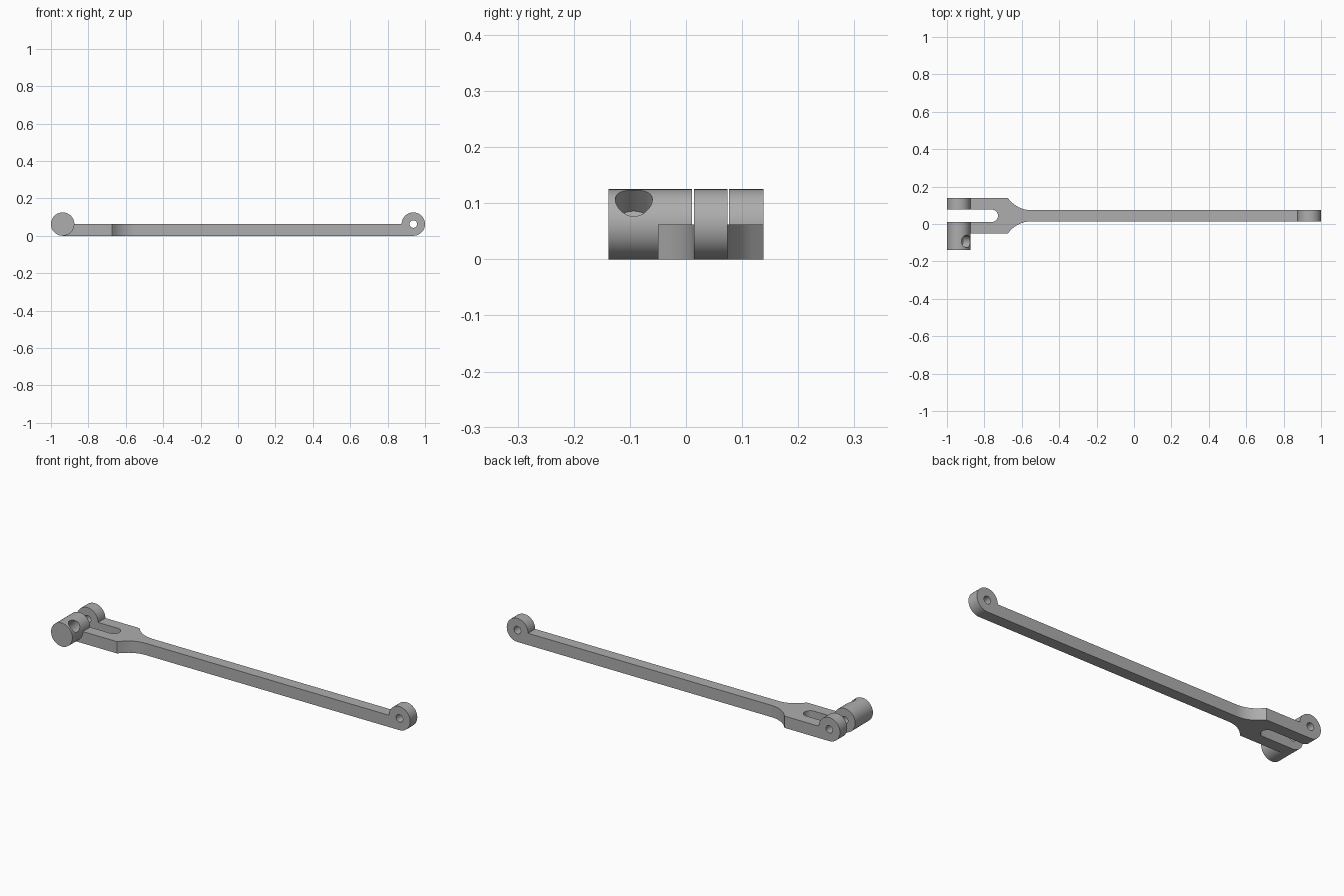
import bpy, bmesh, math
from mathutils import Matrix, Vector

cube = bpy.data.objects.get("Cube")
if cube:
    bpy.data.objects.remove(cube, do_unlink=True)

# Main dimensions
R = 0.0625                    # hinge radius, also plate thickness
END = 1 - R                   # hinge axis distance from the middle
PIN = 0.02                    # pin hole radius
MID = 0.044                   # centre line of the arm in y
FORK, SLOT, BAR = 0.094, 0.033, 0.03   # half widths
SEG = 64

steel = bpy.data.materials.new("grey steel")
steel.use_nodes = True
grey = (0.42, 0.42, 0.42, 1)
steel.diffuse_color = grey
steel.node_tree.nodes["Principled BSDF"].inputs["Base Color"].default_value = grey


def arc(cx, cy, r, start, end, n):
    """Points along an arc, angles in degrees."""
    angles = [math.radians(start + (end - start) * i / n) for i in range(n + 1)]
    return [(cx + r * math.cos(a), cy + r * math.sin(a)) for a in angles]


def extrude(name, points, offset):
    """Solid made by sweeping a closed loop of points along an offset."""
    bm = bmesh.new()
    face = bm.faces.new([bm.verts.new(p) for p in points])
    swept = bmesh.ops.extrude_face_region(bm, geom=[face])["geom"]
    bmesh.ops.translate(bm, vec=offset,
                        verts=[v for v in swept if isinstance(v, bmesh.types.BMVert)])
    bmesh.ops.recalc_face_normals(bm, faces=bm.faces)
    mesh = bpy.data.meshes.new(name)
    bm.to_mesh(mesh)
    bm.free()
    obj = bpy.data.objects.new(name, mesh)
    bpy.context.collection.objects.link(obj)
    mesh.materials.append(steel)
    return obj


def extrude_y(name, profile, y0, y1):
    return extrude(name, [(x, y0, z) for x, z in profile], (0, y1 - y0, 0))


def activate(obj):
    bpy.ops.object.select_all(action='DESELECT')
    obj.select_set(True)
    bpy.context.view_layer.objects.active = obj


def drill(obj, radius, depth, matrix):
    """Cut a round hole; the matrix places a cylinder centred on its z axis."""
    bm = bmesh.new()
    bmesh.ops.create_cone(bm, cap_ends=True, segments=SEG, radius1=radius,
                          radius2=radius, depth=depth, matrix=matrix)
    mesh = bpy.data.meshes.new("drill")
    bm.to_mesh(mesh)
    bm.free()
    mesh.materials.append(steel)
    cutter = bpy.data.objects.new("drill", mesh)
    bpy.context.collection.objects.link(cutter)
    cutter.hide_render = True
    mod = obj.modifiers.new("hole", 'BOOLEAN')
    mod.operation, mod.solver, mod.object = 'DIFFERENCE', 'EXACT', cutter
    activate(obj)
    bpy.ops.object.modifier_apply(modifier=mod.name)
    bpy.data.objects.remove(cutter, do_unlink=True)


# Arm: bar flaring into a slotted fork, one half outline mirrored about MID
inner = R - END               # x where the fork meets its hinge eyes
flare, fillet = -0.55, 0.15
half = [(-inner, BAR)]
half += arc(flare, BAR + fillet, fillet, 270, 225, 12)
half += [(-0.675, FORK), (inner, FORK), (inner, SLOT)]
half += arc(-0.727 - SLOT, 0, SLOT, 90, 0, 12)
outline = half + [(x, -y) for x, y in reversed(half[:-1])]
parts = [extrude("forked_arm", [(x, MID + y, 0) for x, y in outline], (0, 0, R))]

# Hinge eyes: round knuckle blending into the plate with a flat underside
eyes = (("front_fork_eye", -1, MID - FORK, MID - SLOT),
        ("back_fork_eye", -1, MID + SLOT, MID + FORK),
        ("bar_end_eye", 1, MID - BAR, MID + BAR))
for name, side, y0, y1 in eyes:
    profile = arc(0, R, R, 0, 270, SEG * 3 // 4) + [(R, 0)]
    eye = extrude_y(name, [(side * (END - x), z) for x, z in profile], y0, y1)
    drill(eye, PIN, 1, Matrix.Translation((side * END, 0, R))
          @ Matrix.Rotation(math.pi / 2, 4, 'X'))
    parts.append(eye)

# Solid boss beside the front eye, with a blind hole sloping up and inward
boss = extrude_y("side_boss", arc(-END, R, R, 0, 360, SEG)[:-1], -0.138, MID - FORK)
axis = Matrix.Translation((-END, -0.093, R)) @ Matrix.Rotation(math.pi / 4, 4, 'Y')
drill(boss, 0.033, 0.2, axis @ Matrix.Translation((0, 0, 0.1)))
parts.append(boss)

for part in parts:
    activate(part)
    bpy.ops.object.shade_smooth_by_angle(angle=math.radians(30))
